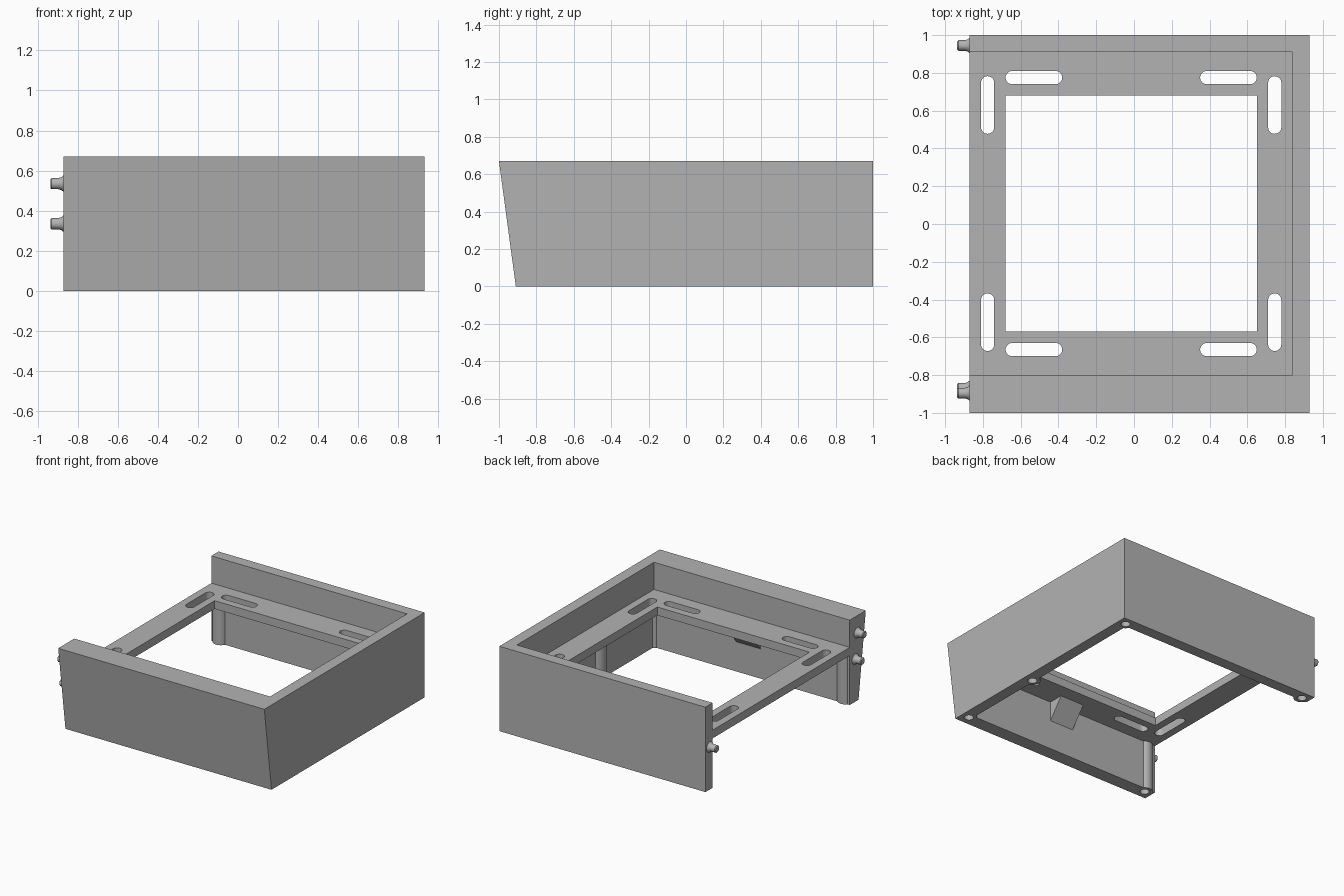
import bpy, bmesh, math
from mathutils import Vector, Matrix

cube = bpy.data.objects.get("Cube")
if cube:
    bpy.data.objects.remove(cube, do_unlink=True)

grey = bpy.data.materials.new("plain_grey")
grey.use_nodes = True
grey.diffuse_color = (0.45, 0.45, 0.45, 1)
grey.node_tree.nodes["Principled BSDF"].inputs["Base Color"].default_value = (0.45, 0.45, 0.45, 1)

# Main dimensions
RIGHT, LEFT, BACK, TOP = -0.87, 0.93, 1.0, 0.67
INNER_LEFT, INNER_BACK, INNER_FRONT = 0.84, 0.91, -0.80
SHELF_TOP, SHELF_BOTTOM = 0.455, 0.39


def make(name, bm):
    bmesh.ops.recalc_face_normals(bm, faces=bm.faces)
    mesh = bpy.data.meshes.new(name)
    bm.to_mesh(mesh)
    bm.free()
    mesh.materials.append(grey)
    obj = bpy.data.objects.new(name, mesh)
    bpy.context.collection.objects.link(obj)
    return obj


def prism(name, points, offset):
    """Extrude a flat outline along an offset."""
    bm = bmesh.new()
    face = bm.faces.new([bm.verts.new(p) for p in points])
    ext = bmesh.ops.extrude_face_region(bm, geom=[face])
    moved = [v for v in ext["geom"] if isinstance(v, bmesh.types.BMVert)]
    bmesh.ops.translate(bm, verts=moved, vec=Vector(offset))
    return make(name, bm)


def box(name, x0, x1, y0, y1, z0, z1):
    return prism(name, [(x0, y0, z0), (x1, y0, z0), (x1, y1, z0), (x0, y1, z0)],
                 (0, 0, z1 - z0))


def rod(name, x, y, r, z0, z1, sides=32):
    bm = bmesh.new()
    bmesh.ops.create_cone(bm, cap_ends=True, segments=sides, radius1=r, radius2=r,
                          depth=z1 - z0, matrix=Matrix.Translation((x, y, (z0 + z1) / 2)))
    return make(name, bm)


def slot(x, y, length, width, along_y):
    """Round-ended cutter through the shelf."""
    r, straight = width / 2, (length - width) / 2
    pts = []
    for end in (1, -1):
        for i in range(13):
            a = math.pi * (i / 12 - 0.5)
            u, v = end * (straight + r * math.cos(a)), end * r * math.sin(a)
            pts.append((x - v, y + u, 0.3) if along_y else (x + u, y + v, 0.3))
    return prism("slot_cutter", pts, (0, 0, 0.3))


def combine(obj, tool, operation):
    """Apply one boolean and discard its tool."""
    tool.hide_render = True
    mod = obj.modifiers.new("cut", 'BOOLEAN')
    mod.operation, mod.object, mod.solver = operation, tool, 'EXACT'
    graph = bpy.context.evaluated_depsgraph_get()
    graph.update()
    mesh = bpy.data.meshes.new_from_object(obj.evaluated_get(graph))
    obj.modifiers.clear()
    obj.data = mesh
    bpy.data.objects.remove(tool, do_unlink=True)


def smooth(obj):
    bpy.ops.object.select_all(action='DESELECT')
    obj.select_set(True)
    bpy.context.view_layer.objects.active = obj
    bpy.ops.object.shade_smooth_by_angle(angle=math.radians(30))


# Three-sided housing with a sloping front
walls = prism("housing_walls",
              [(RIGHT, -0.91, 0), (RIGHT, BACK, 0), (RIGHT, BACK, TOP), (RIGHT, -1, TOP)],
              (LEFT - RIGHT, 0, 0))
combine(walls, box("cavity", -2, INNER_LEFT, INNER_FRONT, INNER_BACK, -1, 1), 'DIFFERENCE')

# Screw posts under the shelf, drilled from below
posts = [(-0.805, 0.935), (-0.805, -0.84), (0.865, 0.935), (0.865, -0.835), (0.855, -0.13)]
for x, y in posts:
    combine(walls, rod("screw_post", x, y, 0.06, 0, SHELF_BOTTOM), 'UNION')
for x, y in posts:
    combine(walls, rod("screw_hole", x, y, 0.034, -0.1, 0.12), 'DIFFERENCE')
smooth(walls)

# Shelf with a large opening and eight slots
shelf = box("mounting_shelf", RIGHT, INNER_LEFT, INNER_FRONT, INNER_BACK,
            SHELF_BOTTOM, SHELF_TOP)
combine(shelf, box("opening", -0.68, 0.65, -0.57, 0.68, 0, 1), 'DIFFERENCE')
for x in (-0.53, 0.50):
    for y in (0.775, -0.665):
        combine(shelf, slot(x, y, 0.30, 0.07, False), 'DIFFERENCE')
for x in (-0.775, 0.745):
    for y in (0.63, -0.52):
        combine(shelf, slot(x, y, 0.305, 0.07, True), 'DIFFERENCE')
smooth(shelf)

# Triangular brace between shelf and front wall
prism("front_brace", [(-0.09, INNER_FRONT, SHELF_BOTTOM), (-0.09, -0.68, SHELF_BOTTOM),
                      (-0.09, INNER_FRONT, 0.235)], (0.21, 0, 0))

# Locating pegs with flared bases on the wall ends
profile = [(0.042, 0), (0.033, 0.01), (0.028, 0.025), (0.028, 0.06), (0.022, 0.066)]
pegs = {"front_upper_peg": (-0.895, 0.535), "front_lower_peg": (-0.87, 0.335),
        "back_peg": (0.945, 0.335)}
for name, (y, z) in pegs.items():
    bm = bmesh.new()
    rings = []
    for r, d in profile:
        rings.append([bm.verts.new((RIGHT - d, y + r * math.cos(i * math.pi / 12),
                                    z + r * math.sin(i * math.pi / 12))) for i in range(24)])
    for a, b in zip(rings, rings[1:]):
        for i in range(24):
            j = (i + 1) % 24
            bm.faces.new((a[i], a[j], b[j], b[i]))
    bm.faces.new(rings[0])
    bm.faces.new(rings[-1])
    smooth(make(name, bm))
